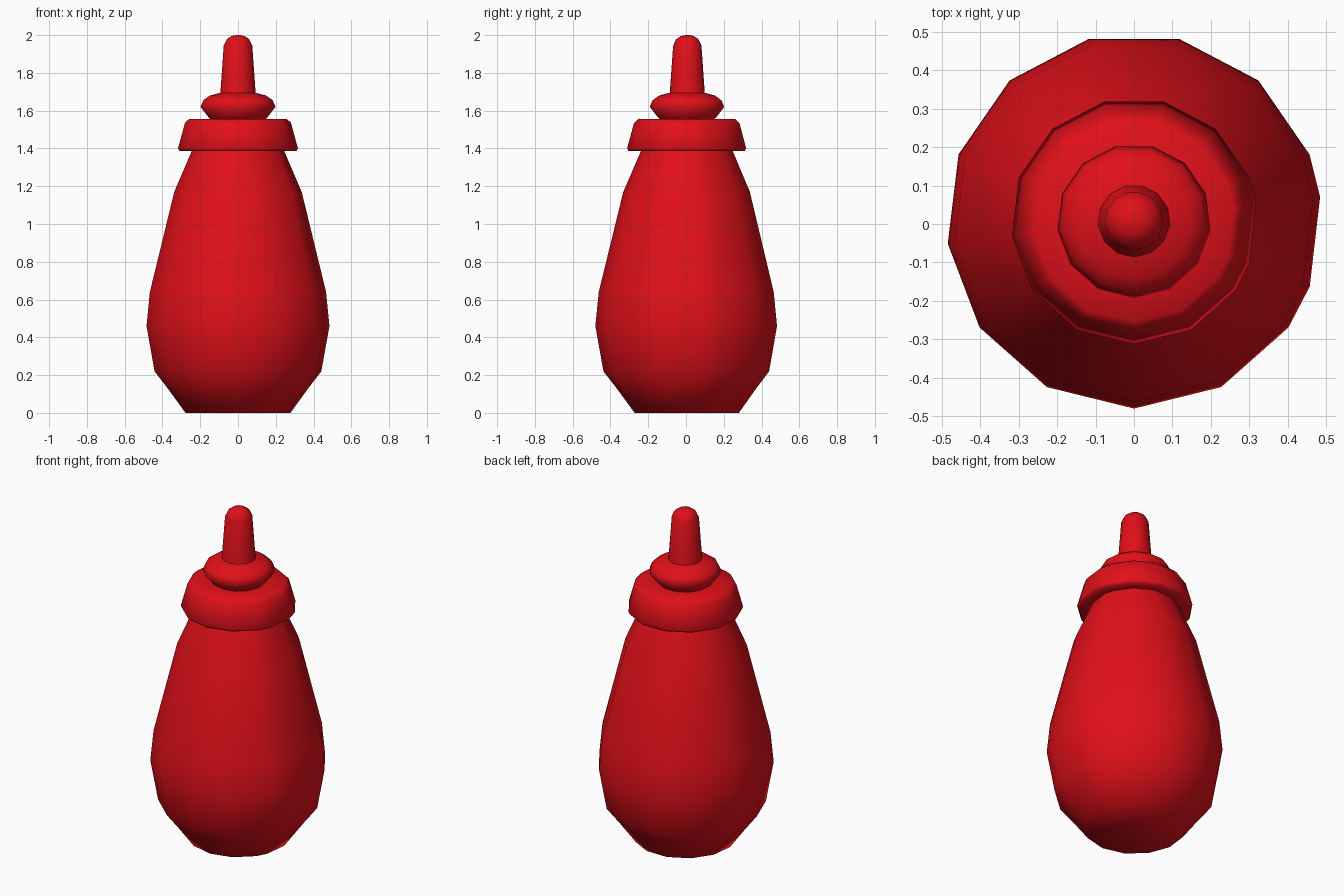
import bpy, bmesh
from math import cos, sin, radians

if "Cube" in bpy.data.objects:
    bpy.data.objects.remove(bpy.data.objects["Cube"])

CENTER_Y = 0.008

red = bpy.data.materials.new("red_plastic")
red.diffuse_color = (0.75, 0.005, 0.01, 1)
red.use_nodes = True
red.node_tree.nodes["Principled BSDF"].inputs["Base Color"].default_value = red.diffuse_color

# Low-poly cross-sections: 13 regular sides, and one with a split right side
regular = [-90 + 360 / 13 * k for k in range(13)]
split = [a for k, a in enumerate(regular) if k != 3] + [-20.5, 7.3]


def lathe(name, profile, angles, close_bottom=False, close_top=False):
    """Turn a (radius, z) profile around the vertical axis."""
    bm = bmesh.new()
    angles = sorted(angles)
    n = len(angles)
    rings = [[bm.verts.new((r * cos(radians(a)), CENTER_Y + r * sin(radians(a)), z))
              for a in angles] for r, z in profile]
    for low, high in zip(rings, rings[1:]):
        for i in range(n):
            j = (i + 1) % n
            bm.faces.new((low[i], low[j], high[j], high[i]))
    if close_bottom:
        bm.faces.new(rings[0][::-1])
    if close_top:
        bm.faces.new(rings[-1])
    for f in bm.faces:
        f.smooth = True
    mesh = bpy.data.meshes.new(name)
    bm.to_mesh(mesh)
    bm.free()
    mesh.materials.append(red)
    obj = bpy.data.objects.new(name, mesh)
    bpy.context.collection.objects.link(obj)
    return obj


# Squeeze bottle body
lathe("bottle_body", [(0.28, 0), (0.375, 0.13), (0.445, 0.22), (0.488, 0.46), (0.47, 0.64),
                      (0.34, 1.17), (0.245, 1.39)], split, close_bottom=True)

# Screw cap with flat underside and softened top rim
lathe("screw_cap", [(0.245, 1.39), (0.312, 1.387), (0.32, 1.40), (0.283, 1.535),
                    (0.262, 1.555), (0.14, 1.555)], split)

# Rounded collar under the spout
lathe("spout_collar", [(0.14, 1.55), (0.157, 1.565), (0.2, 1.62), (0.185, 1.655),
                       (0.15, 1.68), (0.093, 1.695)], regular)

# Tapered spout with domed tip
lathe("spout", [(0.095, 1.68), (0.076, 1.945), (0.06, 1.978), (0.035, 1.995),
                (0.012, 2.0)], regular, close_top=True)
